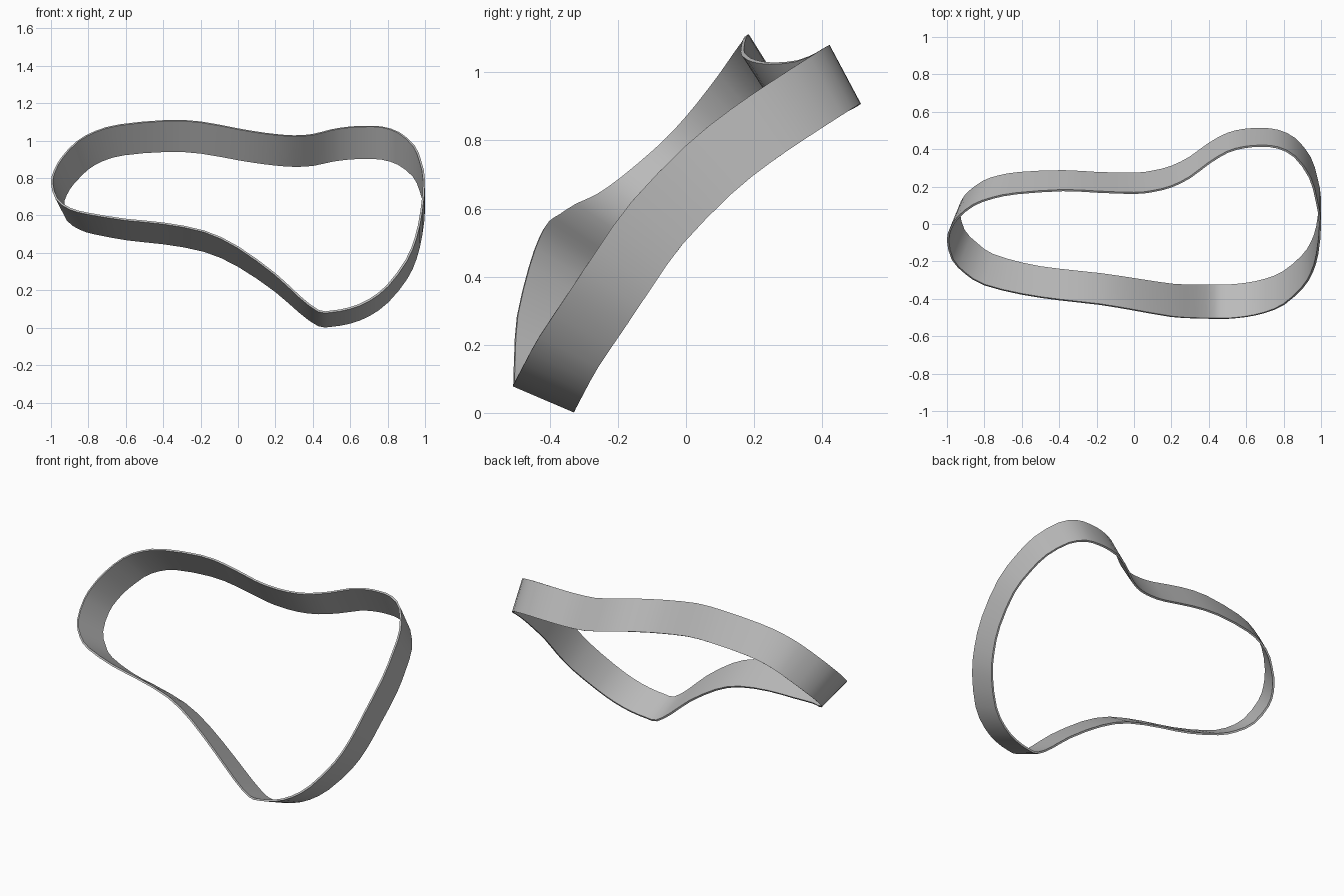
import bpy, bmesh
from math import sin, cos, radians
from mathutils import Vector

WIDTH, THICKNESS, STEPS = 0.195, 0.011, 2

# Upper rim of the band, counter-clockwise seen from above
RIM = [
    (.43, -.505, .09), (.5, -.505, .087), (.6, -.495, .105), (.7, -.473, .147),
    (.8, -.43, .225), (.9, -.34, .36), (.95, -.26, .48), (.98, -.16, .62),
    (.995, 0, .785), (.975, .13, .89), (.94, .25, .972), (.86, .36, 1.043),
    (.77, .408, 1.073), (.68, .417, 1.077), (.59, .41, 1.072), (.5, .385, 1.058),
    (.4, .325, 1.033), (.3, .25, 1.026), (.2, .2, 1.033), (.1, .175, 1.046),
    (0, .165, 1.063), (-.2, .172, 1.1), (-.38, .18, 1.108), (-.63, .163, 1.085),
    (-.76, .138, 1.05), (-.86, .1, .995), (-.94, .035, .91), (-.98, -.025, .84),
    (-.995, -.09, .775), (-.97, -.19, .69), (-.9, -.265, .637), (-.8, -.325, .61),
    (-.6, -.375, .578), (-.4, -.405, .558), (-.18, -.43, .515), (0, -.46, .43),
    (.2, -.495, .285), (.33, -.503, .165),
]


def spline(a, b, c, d, t):
    """Smooth interpolation from b to c."""
    return 0.5 * (2 * b + (c - a) * t + (2 * a - 5 * b + 4 * c - d) * t * t
                  + (3 * b - a - 3 * c + d) * t ** 3)


def across(p):
    """Vector from the upper rim to the lower rim, tilting with height."""
    tilt = radians(22 + 10 * p.z + 22 * p.z ** 2 + 5 * p.x * p.z)
    lean = 0.06 * min(1, max(0, (-p.x - 0.5) / 0.4))
    return Vector((lean, cos(tilt) * WIDTH, -sin(tilt) * WIDTH))


def make_material(name, colour):
    mat = bpy.data.materials.new(name)
    mat.use_nodes = True
    mat.diffuse_color = colour
    shader = next(n for n in mat.node_tree.nodes if n.type == 'BSDF_PRINCIPLED')
    shader.inputs["Base Color"].default_value = colour
    return mat


cube = bpy.data.objects.get("Cube")
if cube:
    bpy.data.objects.remove(cube)

# Smooth closed rim path
pts = [Vector(p) for p in RIM]
n = len(pts)
path = [spline(pts[i - 1], pts[i], pts[(i + 1) % n], pts[(i + 2) % n], s / STEPS)
        for i in range(n) for s in range(STEPS)]

# Sweep the band strip between the two rims
bm = bmesh.new()
upper = [bm.verts.new(p) for p in path]
lower = [bm.verts.new(p + across(p)) for p in path]
for i in range(len(path)):
    j = (i + 1) % len(path)
    bm.faces.new((lower[i], lower[j], upper[j], upper[i]))
mesh = bpy.data.meshes.new("curved_band")
bm.to_mesh(mesh)
bm.free()
band = bpy.data.objects.new("curved_band", mesh)
bpy.context.collection.objects.link(band)
mesh.materials.append(make_material("plain grey", (0.5, 0.5, 0.5, 1)))

# Give the strip thickness and smooth faces with crisp rims
solid = band.modifiers.new("thickness", 'SOLIDIFY')
solid.thickness = THICKNESS
solid.offset = 0
bpy.ops.object.select_all(action='DESELECT')
band.select_set(True)
bpy.context.view_layer.objects.active = band
bpy.ops.object.modifier_apply(modifier=solid.name)
bpy.ops.object.shade_smooth_by_angle(angle=radians(30))
